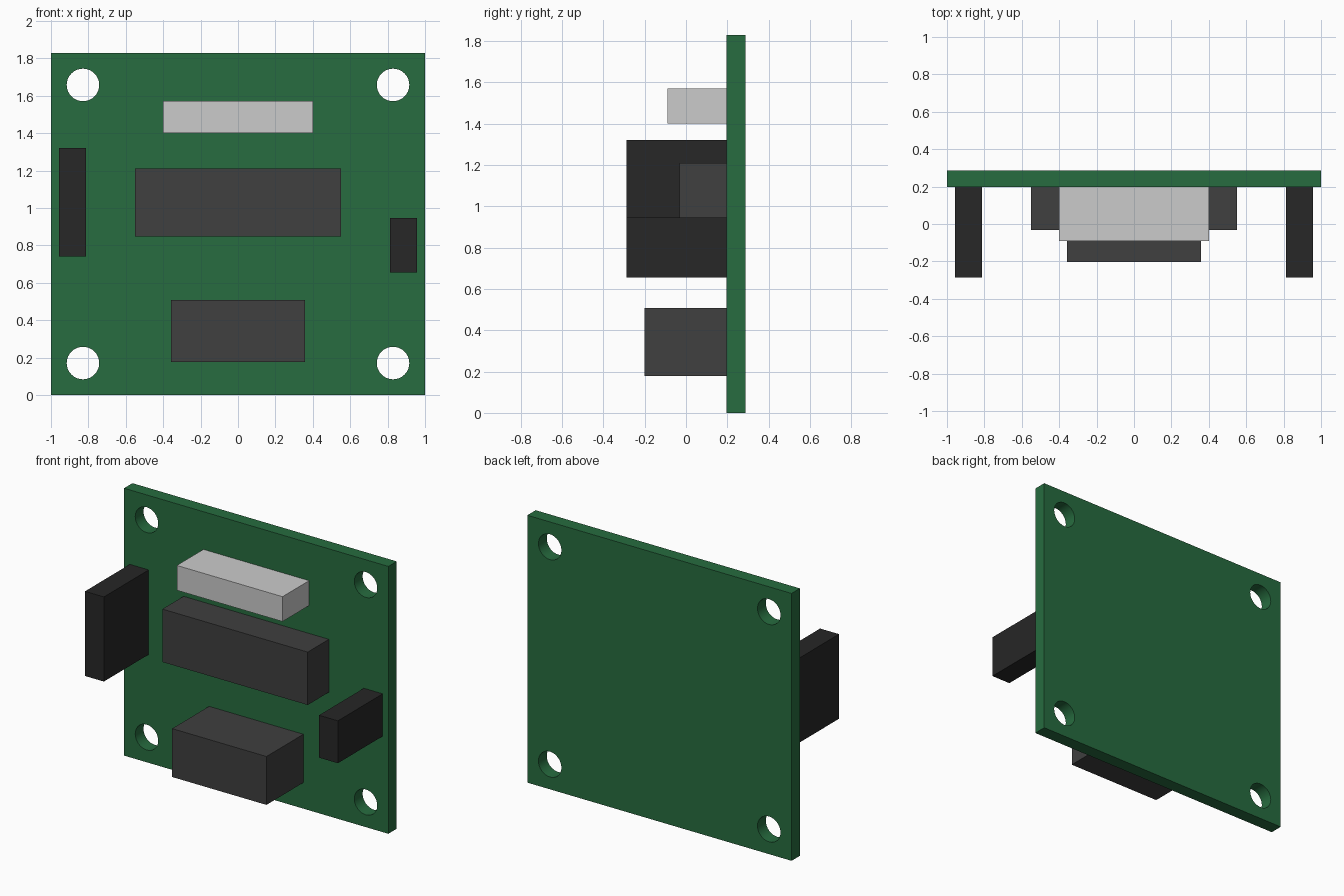
import bpy, bmesh
from math import radians
from mathutils import Matrix

if "Cube" in bpy.data.objects:
    bpy.data.objects.remove(bpy.data.objects["Cube"])

BACK, FACE, FRONT = 0.287, 0.197, -0.287   # board back, board face, tallest part
HEIGHT = 1.829


def material(name, rgb):
    m = bpy.data.materials.new(name)
    m.diffuse_color = (*rgb, 1)
    m.use_nodes = True
    m.node_tree.nodes["Principled BSDF"].inputs["Base Color"].default_value = m.diffuse_color
    return m


def add_object(name, bm, mat=None):
    mesh = bpy.data.meshes.new(name)
    bm.to_mesh(mesh)
    bm.free()
    obj = bpy.data.objects.new(name, mesh)
    bpy.context.collection.objects.link(obj)
    if mat:
        mesh.materials.append(mat)
    return obj


def box(name, x, y, z, mat=None):
    """Box from (min, max) ranges on each axis."""
    bm = bmesh.new()
    size = [r[1] - r[0] for r in (x, y, z)]
    centre = [(r[0] + r[1]) / 2 for r in (x, y, z)]
    bmesh.ops.create_cube(bm, size=1, matrix=Matrix.Translation(centre) @ Matrix.Diagonal((*size, 1)))
    return add_object(name, bm, mat)


green = material("board_green", (0.02, 0.15, 0.05))
dark = material("chip_dark", (0.05, 0.05, 0.05))
black = material("header_black", (0.02, 0.02, 0.02))
silver = material("connector_silver", (0.7, 0.7, 0.7))

# Circuit board
board = box("circuit_board", (-1, 1), (FACE, BACK), (0, HEIGHT), green)

# Mounting holes in the four corners
bm = bmesh.new()
for x in (-0.829, 0.829):
    for z in (0.171, HEIGHT - 0.171):
        place = Matrix.Translation((x, (FACE + BACK) / 2, z)) @ Matrix.Rotation(radians(90), 4, 'X')
        bmesh.ops.create_cone(bm, cap_ends=True, segments=32, radius1=0.087,
                              radius2=0.087, depth=0.3, matrix=place)
cutter = add_object("hole_cutter", bm, green)
cut = board.modifiers.new("mounting_holes", 'BOOLEAN')
cut.operation, cut.solver, cut.object = 'DIFFERENCE', 'EXACT', cutter
bpy.context.view_layer.objects.active = board
board.select_set(True)
bpy.ops.object.modifier_apply(modifier=cut.name)
bpy.data.objects.remove(cutter)
bpy.ops.object.shade_smooth_by_angle(angle=radians(30))

# Components standing on the board face
box("top_connector", (-0.4, 0.4), (-0.09, FACE), (1.401, 1.571), silver)
box("main_chip", (-0.55, 0.55), (-0.032, FACE), (0.848, 1.21), dark)
box("lower_block", (-0.357, 0.357), (-0.202, FACE), (0.178, 0.509), dark)

# Pin headers along the sides
box("left_header", (-0.957, -0.814), (FRONT, FACE), (0.741, 1.32), black)
box("right_header", (0.814, 0.957), (FRONT, FACE), (0.656, 0.946), black)
